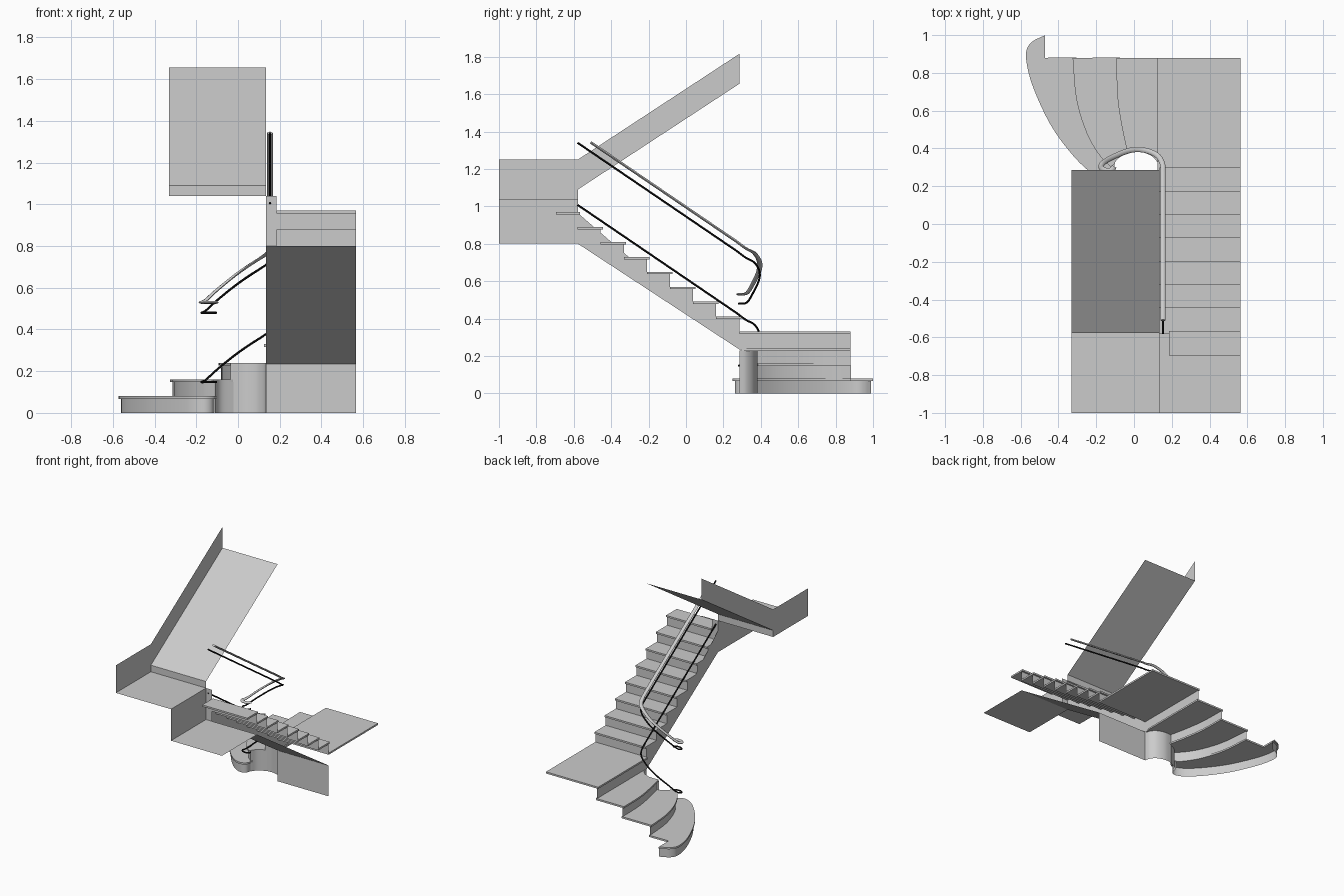
import bpy, bmesh, math
from mathutils import Vector

cube = bpy.data.objects.get("Cube")
if cube:
    bpy.data.objects.remove(cube, do_unlink=True)


def material(name, value):
    m = bpy.data.materials.new(name)
    m.use_nodes = True
    color = (value, value, value, 1)
    m.diffuse_color = color
    m.node_tree.nodes["Principled BSDF"].inputs["Base Color"].default_value = color
    return m


STONE = material("light_grey", 0.6)
IRON = material("black_iron", 0.008)


def finish(name, bm, mat=STONE, smooth=False):
    bmesh.ops.recalc_face_normals(bm, faces=bm.faces)
    mesh = bpy.data.meshes.new(name)
    bm.to_mesh(mesh)
    bm.free()
    mesh.materials.append(mat)
    obj = bpy.data.objects.new(name, mesh)
    bpy.context.collection.objects.link(obj)
    if smooth:
        bpy.ops.object.select_all(action='DESELECT')
        obj.select_set(True)
        bpy.context.view_layer.objects.active = obj
        bpy.ops.object.shade_smooth_by_angle(angle=math.radians(40))
    return obj


def sheet(name, pts):
    """One flat face."""
    bm = bmesh.new()
    bm.faces.new([bm.verts.new(p) for p in pts])
    return finish(name, bm)


def slab(name, outline, top, thick=0.013):
    """Flat plan outline extruded down from its top height."""
    bm = bmesh.new()
    face = bm.faces.new([bm.verts.new((p[0], p[1], top)) for p in outline])
    new = bmesh.ops.extrude_face_region(bm, geom=[face])["geom"]
    moved = [v for v in new if isinstance(v, bmesh.types.BMVert)]
    bmesh.ops.translate(bm, verts=moved, vec=(0, 0, -thick))
    return finish(name, bm, smooth=True)


def ribbon(name, path, z0, z1):
    """Upright wall along a plan path."""
    bm = bmesh.new()
    rows = [(bm.verts.new((p[0], p[1], z0)), bm.verts.new((p[0], p[1], z1))) for p in path]
    for a, b in zip(rows, rows[1:]):
        bm.faces.new((a[0], b[0], b[1], a[1]))
    return finish(name, bm, smooth=True)


def spline(points, steps=5):
    """Smooth path through the given points."""
    p = [Vector(q) for q in points]
    p = [2 * p[0] - p[1]] + p + [2 * p[-1] - p[-2]]
    out = []
    for a, b, c, d in zip(p, p[1:], p[2:], p[3:]):
        for k in range(steps):
            t = k / steps
            out.append(0.5 * (2 * b + (c - a) * t + (2 * a - 5 * b + 4 * c - d) * t ** 2
                              + (3 * b - a - 3 * c + d) * t ** 3))
    return out + [p[-2]]


def inset(path, dist):
    """Shift a plan path to its right-hand side."""
    out = []
    for i, p in enumerate(path):
        t = (path[min(i + 1, len(path) - 1)] - path[max(i - 1, 0)]).normalized()
        out.append(p + Vector((t.y, -t.x)) * dist)
    return out


def sweep(name, path, width, height, mat, sides=8):
    """Tube with an oval section that stays upright."""
    bm = bmesh.new()
    rings = []
    for i, p in enumerate(path):
        t = (path[min(i + 1, len(path) - 1)] - path[max(i - 1, 0)]).normalized()
        side = t.cross(Vector((0, 0, 1))).normalized()
        up = side.cross(t)
        angles = [2 * math.pi * k / sides for k in range(sides)]
        rings.append([bm.verts.new(p + side * math.cos(a) * width / 2
                                   + up * math.sin(a) * height / 2) for a in angles])
    for r, s in zip(rings, rings[1:]):
        for k in range(sides):
            n = (k + 1) % sides
            bm.faces.new((r[k], r[n], s[n], s[k]))
    bm.faces.new(rings[0])
    bm.faces.new(rings[-1])
    return finish(name, bm, mat, smooth=True)


RISE, GO = 0.08, 0.1235
X0, X1 = 0.135, 0.565          # lower flight
XW = -0.33                     # outer wall of upper flight
Y0, Y1, YB = 0.285, -0.578, 0.88
FLOOR = 0.33

# Straight lower flight: treads, risers, open on the wall side
saw = [(X0, Y0, 0.235), (X0, Y1, 0.80)]
for i in range(8, 0, -1):
    y, z = Y0 - GO * (i - 1), FLOOR + RISE * i
    back = y - GO if i < 8 else -0.695
    left = X0 if i < 8 else 0.185
    slab(f"tread_{i}", [(left, y + 0.013), (X1, y + 0.013), (X1, back), (left, back)], z)
    ribbon(f"riser_{i}", [(X0, y), (X1, y)], z - RISE, z - 0.01)
    saw += [(X0, y, z - 0.005), (X0, y, z - RISE - 0.005)]
sheet("stringer", saw)
sheet("lower_soffit", [(X0, Y0, 0.235), (X1, Y0, 0.235), (X1, Y1, 0.80), (X0, Y1, 0.80)])
sheet("foot_wall", [(X0, Y0, 0), (X1, Y0, 0), (X1, Y0, 0.235), (X0, Y0, 0.235)])

# Upper landing undersides and upper flight
sheet("landing_low_soffit", [(X0, -1, 0.80), (X1, -1, 0.80), (X1, Y1, 0.80), (X0, Y1, 0.80)])
sheet("landing_side", [(X0, -1, 0.80), (X0, Y1, 0.80), (X0, Y1, 1.04), (X0, -1, 1.04)])
sheet("landing_high_soffit", [(XW, -1, 1.04), (X0, -1, 1.04), (X0, Y1, 1.04), (XW, Y1, 1.04)])
sheet("landing_step", [(XW, Y1, 1.04), (X0, Y1, 1.04), (X0, Y1, 1.09), (XW, Y1, 1.09)])
sheet("upper_soffit", [(XW, Y1, 1.09), (X0, Y1, 1.09), (X0, Y0, 1.655), (XW, Y0, 1.655)])
sheet("upper_wall", [(XW, y, z) for y, z in (
    (-1, 1.04), (-1, 1.25), (Y1, 1.25), (Y0, 1.815), (Y0, 1.655), (Y1, 1.09), (Y1, 1.04))])
sheet("stringer_end", [(X0, Y1, 0.80), (0.185, Y1, 0.80), (0.185, Y1, 1.04), (X0, Y1, 1.04)])

# Winding bottom steps: nosing lines run from the stair well to the back
nosings = [
    spline([(-0.10, 0.33), (-0.115, 0.27), (-0.17, 0.25), (-0.25, 0.29), (-0.35, 0.395),
            (-0.45, 0.54), (-0.54, 0.74), (-0.572, 0.89), (-0.545, 0.96), (-0.47, 1.0)]),
    spline([(-0.12, 0.30), (-0.18, 0.36), (-0.25, 0.48), (-0.305, 0.66), (-0.325, YB)]),
    spline([(-0.035, 0.38), (-0.065, 0.52), (-0.088, 0.68), (-0.093, YB)]),
    [Vector((0.125, 0.33)), Vector((0.125, YB))],
]
# Well edge pieces joining each nosing to the next
wells = [
    [Vector((-0.10, 0.33))],
    spline([(-0.11, 0.31), (-0.08, 0.35), (-0.015, 0.382)]),
    spline([(-0.035, 0.378), (0.03, 0.382), (0.09, 0.362), (0.125, 0.325), (X0, Y0)]),
]
for i in range(3):
    top = RISE * (i + 1)
    upper = inset(nosings[i + 1], 0.02)
    outline = list(nosings[i])
    if i == 0:
        outline.append(Vector((-0.47, YB)))
    outline += list(reversed(upper))
    if i:
        outline += list(reversed(wells[i][1:-1]))
        ribbon(f"well_wall_{i}", wells[i], 0, top - 0.012)
    slab(f"winder_{i + 1}", outline, top)
    ribbon(f"winder_riser_{i + 1}", inset(nosings[i], 0.012), top - RISE, top - 0.01)

# Quarter landing
slab("floor_landing", [(0.125, Y0), (X1, Y0), (X1, YB), (0.125, YB)], FLOOR)
ribbon("floor_riser", [(X0, Y0), (X0, YB)], 0.235, FLOOR - 0.01)

# Railings: straight run, then a curve round the well ending in a curl
bend = spline([(0.153, 0.27, 0.762), (0.15, 0.32, 0.725), (0.12, 0.365, 0.70),
               (0.05, 0.392, 0.655), (-0.02, 0.39, 0.605), (-0.10, 0.36, 0.54),
               (-0.155, 0.33, 0.49), (-0.175, 0.305, 0.48), (-0.155, 0.285, 0.48),
               (-0.12, 0.285, 0.48), (-0.105, 0.305, 0.48)])


def rail(name, y, lift, width, height, mat):
    start = Vector((0.153, y, 0.762 + (0.27 - y) * 0.68))
    path = [p + Vector((0, 0, lift)) for p in [start] + bend]
    sweep(name, path, width, height, mat)


rail("handrail", -0.51, 0.05, 0.028, 0.014, STONE)
rail("upper_iron_rail", -0.58, 0, 0.011, 0.011, IRON)
rail("lower_iron_rail", -0.58, -0.332, 0.011, 0.011, IRON)
